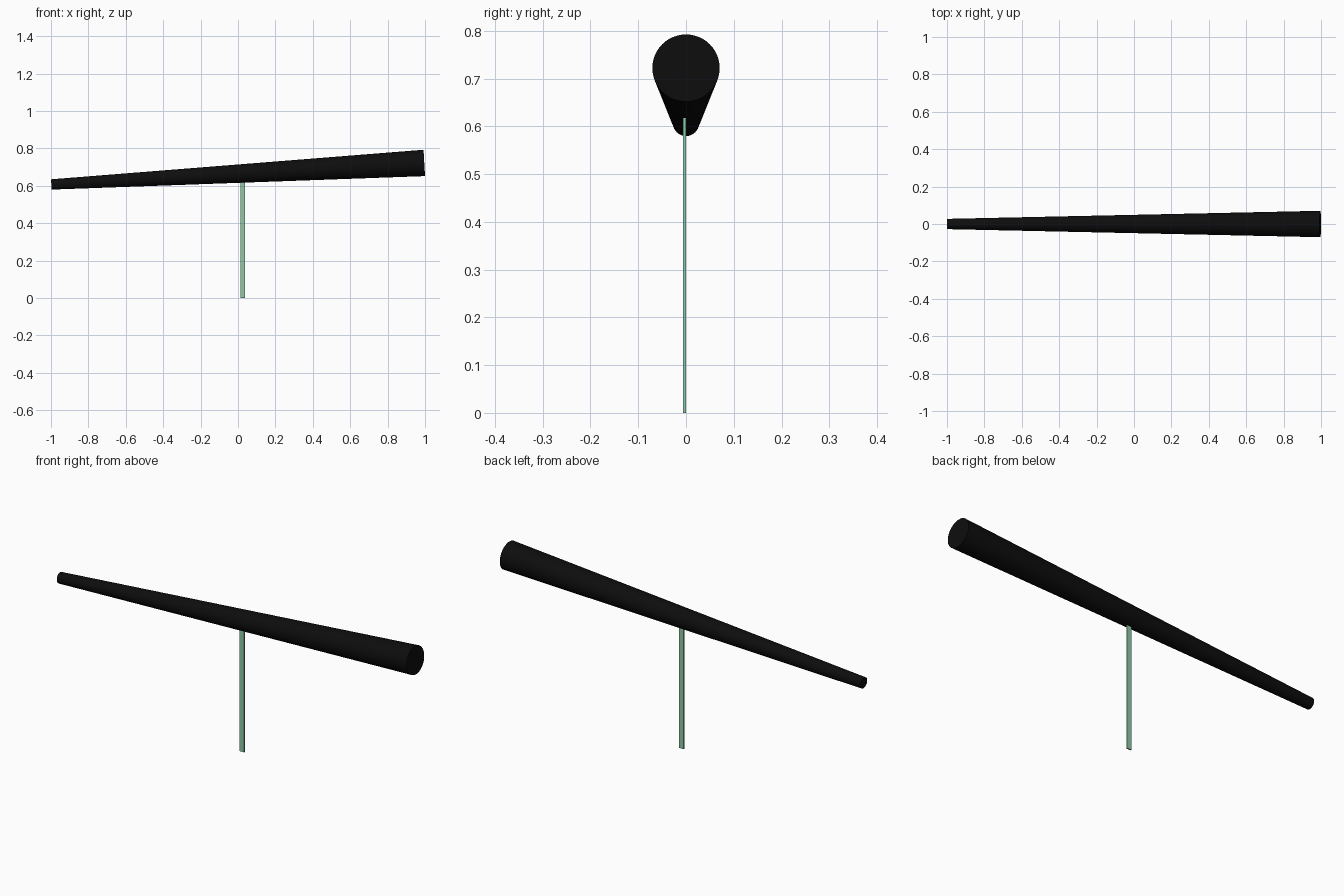
import bpy
from mathutils import Vector

if "Cube" in bpy.data.objects:
    bpy.data.objects.remove(bpy.data.objects["Cube"])


def material(name, rgb):
    m = bpy.data.materials.new(name)
    m.diffuse_color = (*rgb, 1)
    m.use_nodes = True
    m.node_tree.nodes["Principled BSDF"].inputs["Base Color"].default_value = m.diffuse_color
    return m


black = material("black", (0.004, 0.004, 0.004))
green = material("pale green", (0.27, 0.59, 0.38))

# Tapered tube, tilted slightly upward to the right
small, large = Vector((-0.998, 0, 0.607)), Vector((0.996, 0, 0.722))
axis = large - small
bpy.ops.mesh.primitive_cone_add(vertices=48, radius1=0.0275, radius2=0.0705,
                                depth=axis.length, location=(small + large) / 2,
                                rotation=axis.to_track_quat('Z', 'Y').to_euler())
tube = bpy.context.object
tube.name = "tapered_tube"
tube.data.materials.append(black)
bpy.ops.object.shade_smooth_by_angle()

# Thin flat post under the tube
bpy.ops.mesh.primitive_cube_add(size=1, location=(0.026, -0.003, 0.3085))
post = bpy.context.object
post.name = "support_post"
post.scale = (0.025, 0.006, 0.617)
post.data.materials.append(green)
